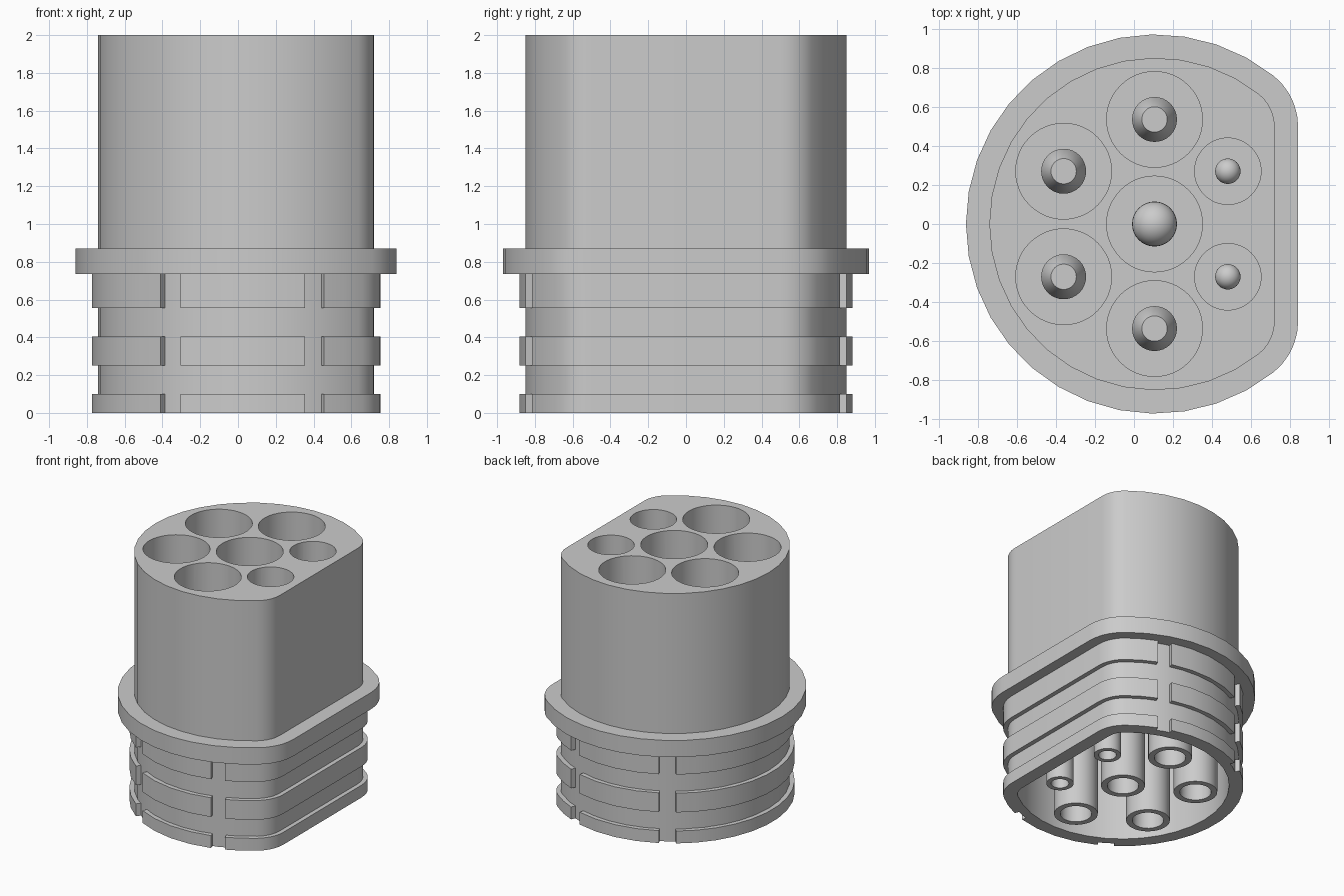
import bpy, bmesh, math
from mathutils import Matrix, Vector

cube = bpy.data.objects.get("Cube")
if cube:
    bpy.data.objects.remove(cube, do_unlink=True)

grey = bpy.data.materials.new("plain grey")
grey.use_nodes = True
colour = (0.6, 0.6, 0.6, 1)
grey.diffuse_color = colour
grey.node_tree.nodes["Principled BSDF"].inputs["Base Color"].default_value = colour

# Outline: a round body with one flat side and rounded corners
CX, R, FLAT, FILLET = 0.11, 0.85, 0.72, 0.215
FX = FLAT - FILLET
FY = math.sqrt((R - FILLET) ** 2 - (FX - CX) ** 2)
JOIN = math.degrees(math.atan2(FY, FX - CX))


def arc(cx, cy, r, a0, a1, step=10):
    n = max(2, round(abs(a1 - a0) / step))
    angles = [math.radians(a0 + (a1 - a0) * i / n) for i in range(n + 1)]
    return [(cx + r * math.cos(a), cy + r * math.sin(a)) for a in angles]


def corners(off):
    return arc(FX, -FY, FILLET + off, -JOIN, 0) + arc(FX, FY, FILLET + off, 0, JOIN)


def outline(off):
    return arc(CX, 0, R + off, JOIN, 360 - JOIN)[1:-1] + corners(off)


def section(off, a0, a1):
    if a0 < 0:  # passes over the flat side
        return (arc(CX, 0, R + off, a0, -JOIN)[:-1] + corners(off)
                + arc(CX, 0, R + off, JOIN, a1)[1:])
    return arc(CX, 0, R + off, a0, a1)


def finish(name, bm, smooth=True):
    bmesh.ops.recalc_face_normals(bm, faces=bm.faces)
    mesh = bpy.data.meshes.new(name)
    bm.to_mesh(mesh)
    bm.free()
    mesh.materials.append(grey)
    obj = bpy.data.objects.new(name, mesh)
    bpy.context.collection.objects.link(obj)
    if smooth:
        shade(obj)
    return obj


def activate(obj):
    bpy.ops.object.select_all(action='DESELECT')
    obj.select_set(True)
    bpy.context.view_layer.objects.active = obj


def shade(obj):
    activate(obj)
    bpy.ops.object.shade_smooth_by_angle(angle=math.radians(30))


def prism(bm, pts, z0, z1):
    low = [bm.verts.new((x, y, z0)) for x, y in pts]
    high = [bm.verts.new((x, y, z1)) for x, y in pts]
    bm.faces.new(low[::-1])
    bm.faces.new(high)
    for i in range(len(pts)):
        j = (i + 1) % len(pts)
        bm.faces.new((low[i], low[j], high[j], high[i]))


def band(bm, outer, inner, z0, z1, closed):
    rows = [[bm.verts.new(p) for p in ((*o, z0), (*o, z1), (*i, z1), (*i, z0))]
            for o, i in zip(outer, inner)]
    count = len(rows)
    for i in range(count if closed else count - 1):
        a, b = rows[i], rows[(i + 1) % count]
        for k in range(4):
            m = (k + 1) % 4
            bm.faces.new((a[k], b[k], b[m], a[m]))
    if not closed:
        bm.faces.new(rows[0])
        bm.faces.new(rows[-1][::-1])


def lathe(name, profile, x, y):
    bm = bmesh.new()
    verts = [bm.verts.new((r, 0, z)) for r, z in profile]
    edges = [bm.edges.new(pair) for pair in zip(verts, verts[1:])]
    bmesh.ops.spin(bm, geom=verts + edges, cent=(0, 0, 0), axis=(0, 0, 1),
                   angle=math.tau, steps=32)
    bmesh.ops.remove_doubles(bm, verts=bm.verts, dist=1e-5)
    bmesh.ops.translate(bm, verts=bm.verts, vec=(x, y, 0))
    return finish(name, bm)


# Contact positions
large = [(0.105, 0.535), (0.105, -0.535), (-0.36, 0.27), (-0.36, -0.27)]
small = [(0.48, 0.27), (0.48, -0.27)]
centre = [(0.105, 0)]
CEILING, FLOOR, TOP = 0.95, 1.05, 2.0

# Housing, with the lower cavity and the sockets cut out
bm = bmesh.new()
prism(bm, outline(0), 0, TOP)
housing = finish("housing", bm, False)

bm = bmesh.new()
prism(bm, outline(-0.07), -0.1, CEILING)
for spots, radius in ((large + centre, 0.245), (small, 0.17)):
    for x, y in spots:
        prism(bm, arc(x, y, radius, 0, 360, 7.5)[:-1], FLOOR, TOP + 0.1)
cutter = finish("cutter", bm, False)
cutter.hide_render = True

cut = housing.modifiers.new("hollows", 'BOOLEAN')
cut.operation, cut.solver, cut.object = 'DIFFERENCE', 'EXACT', cutter
activate(housing)
bpy.ops.object.modifier_apply(modifier=cut.name)
bpy.data.objects.remove(cutter, do_unlink=True)
shade(housing)

# Flange around the middle
bm = bmesh.new()
band(bm, outline(0.12), outline(-0.02), 0.735, 0.87, True)
finish("flange", bm)

# Grip ribs, interrupted by four upright channels
for level, (z0, z1) in (("lower", (0, 0.1)), ("middle", (0.25, 0.405)), ("upper", (0.555, 0.74))):
    bm = bmesh.new()
    for a0, a1 in ((-67, 67), (74, 118), (126, 234), (242, 286)):
        band(bm, section(0.035, a0, a1), section(-0.02, a0, a1), z0, z1, False)
    finish(level + "_ribs", bm)


# Contacts: a pin in each socket and a hollow tail below
def contact(name, spot, tip, pin, tail):
    step = (CEILING + FLOOR) / 2
    profile = tip + [(pin, step), (tail, step), (tail, 0), (pin, 0), (pin, 0.5), (0, 0.5)]
    lathe(name, profile, *spot)


def dome(r, top):
    return [(r * math.sin(a), top - r + r * math.cos(a))
            for a in (math.pi / 2 * i / 8 for i in range(9))]


PIN_TOP = 1.6
for i, spot in enumerate(large):
    tip = [(0, PIN_TOP), (0.065, PIN_TOP), (0.115, PIN_TOP - 0.1)]
    contact(f"power_contact_{i + 1}", spot, tip, 0.115, 0.16)
for i, spot in enumerate(small):
    contact(f"signal_contact_{i + 1}", spot, dome(0.065, PIN_TOP), 0.065, 0.1)
contact("centre_contact", centre[0], dome(0.115, PIN_TOP), 0.115, 0.16)
